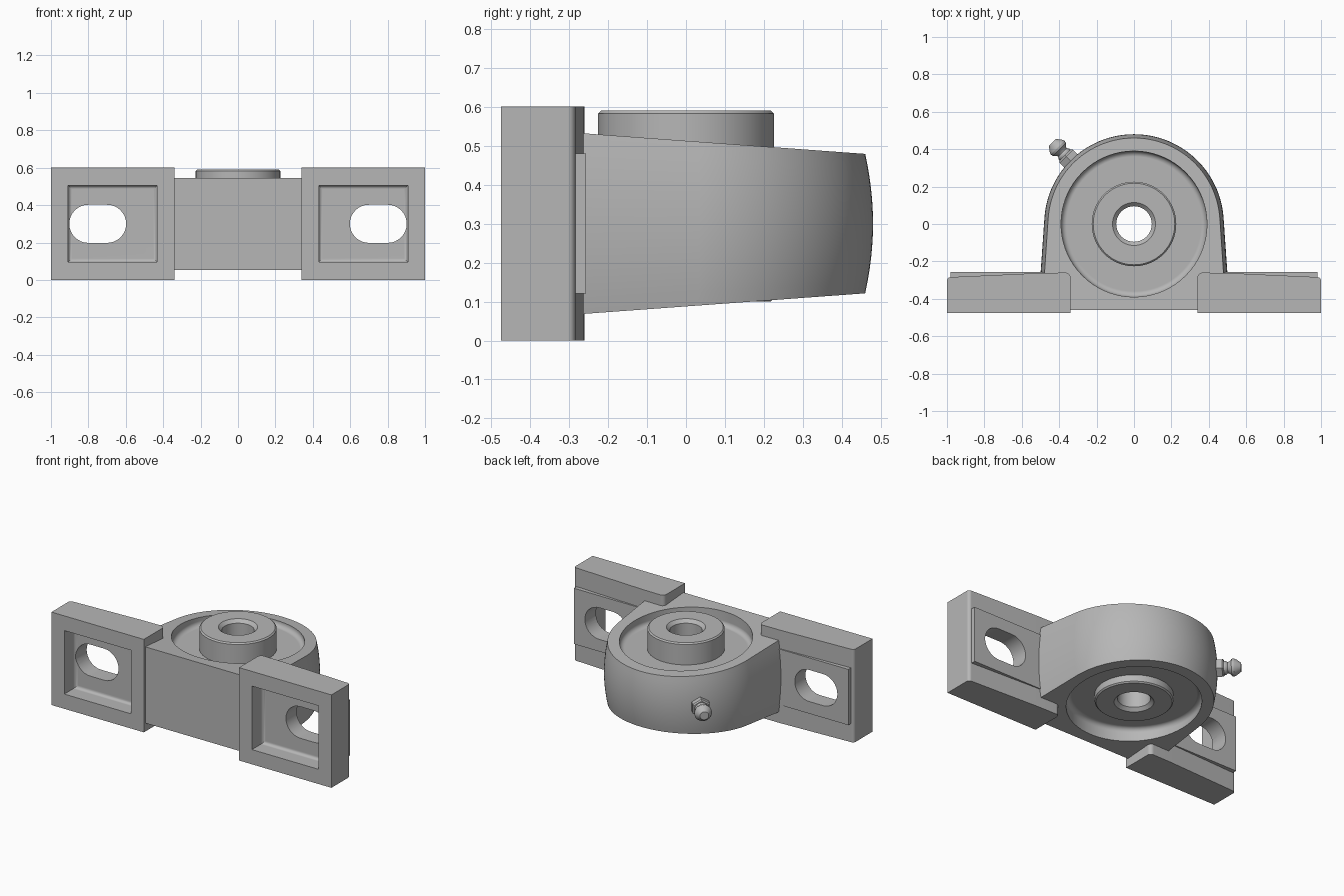
import bpy, bmesh, math
from mathutils import Matrix, Vector

cube = bpy.data.objects.get("Cube")
if cube:
    bpy.data.objects.remove(cube)

metal = bpy.data.materials.new("grey cast metal")
metal.use_nodes = True
GREY = (0.47, 0.47, 0.47, 1)
metal.diffuse_color = GREY
metal.node_tree.nodes["Principled BSDF"].inputs["Base Color"].default_value = GREY


def make(name, bm):
    bmesh.ops.recalc_face_normals(bm, faces=bm.faces)
    mesh = bpy.data.meshes.new(name)
    bm.to_mesh(mesh)
    bm.free()
    mesh.materials.append(metal)
    ob = bpy.data.objects.new(name, mesh)
    bpy.context.collection.objects.link(ob)
    return ob


def activate(ob):
    bpy.ops.object.select_all(action='DESELECT')
    ob.select_set(True)
    bpy.context.view_layer.objects.active = ob


def cut(ob, cutters):
    activate(ob)
    for c in cutters:
        mod = ob.modifiers.new("cut", 'BOOLEAN')
        mod.operation, mod.solver, mod.object = 'DIFFERENCE', 'EXACT', c
        bpy.ops.object.modifier_apply(modifier=mod.name)


def finish(ob, mirror=False):
    activate(ob)
    bpy.ops.object.shade_smooth_by_angle(angle=math.radians(32))
    if mirror:
        ob.modifiers.new("mirror", 'MIRROR')
    ob.modifiers.new("flat_normals", 'WEIGHTED_NORMAL').keep_sharp = True


def loft(name, rings, caps=True):
    """Skin a list of equal closed rings of points."""
    bm = bmesh.new()
    rows = [[bm.verts.new(p) for p in r] for r in rings]
    n = len(rows[0])
    pairs = list(zip(rows, rows[1:])) + ([] if caps else [(rows[-1], rows[0])])
    for a, b in pairs:
        for i in range(n):
            j = (i + 1) % n
            bm.faces.new((a[i], a[j], b[j], b[i]))
    if caps:
        bm.faces.new(rows[0])
        bm.faces.new(rows[-1])
    return make(name, bm)


def lathe(name, profile, n=72, caps=True):
    """Turn (radius, z) points around the z axis."""
    return loft(name, [[(r * math.cos(math.tau * i / n), r * math.sin(math.tau * i / n), z)
                        for i in range(n)] for r, z in profile], caps)


def box(name, lo, hi, bevel=0.0):
    """Box from corner to corner, with optional rounding of its deep +y edges."""
    lo, hi = Vector(lo), Vector(hi)
    bm = bmesh.new()
    bmesh.ops.create_cube(bm, size=1, matrix=Matrix.Translation((lo + hi) / 2)
                          @ Matrix.Diagonal((*(hi - lo), 1)))
    if bevel:
        deep = [e for e in bm.edges if all(v.co.y > hi.y - 1e-4 for v in e.verts)]
        bmesh.ops.bevel(bm, geom=deep, offset=bevel, segments=5, affect='EDGES', profile=0.5)
    return make(name, bm)


def arc(cx, cy, r, a0, a1, n):
    return [(cx + r * math.cos(math.radians(a0 + (a1 - a0) * i / n)),
             cy + r * math.sin(math.radians(a0 + (a1 - a0) * i / n))) for i in range(n + 1)]


# Housing: arched outline, bulged rim, faces tapering towards the back
outline = [(-0.34, -0.46), (0.34, -0.46), (0.34, -0.28), (0.5, -0.27)]
outline += arc(0, 0, 0.48, 4, 176, 64) + [(-0.5, -0.27), (-0.34, -0.28)]
rings = []
LEVELS = 12
for i in range(LEVELS + 1):
    t = 2 * i / LEVELS - 1
    ring = []
    for x, y in outline:
        k = 1 - 0.042 * t * t
        px = x * k if y > -0.275 else x
        py = y * k if y > 0 else y
        ring.append((px, py, 0.3 + t * (0.2125 - 0.073 * py)))
    rings.append(ring)
housing = loft("housing", rings)

# Round recesses on both faces, with filleted floors, and a through hole
fillet = arc(0.36, 0.12, 0.03, 0, 90, 6)
low = [(0.39, -0.1)] + fillet
lower = lathe("lower_recess_cutter", low)
upper = lathe("upper_recess_cutter", [(r, 0.6 - z) for r, z in low])
hole = lathe("hole_cutter", [(0.16, -0.2), (0.16, 0.8)])
cut(housing, [lower, upper, hole])
finish(housing)

# Bearing inner ring with chamfered bore
ring = lathe("bearing_ring", [(0.095, 0.12), (0.115, 0.1), (0.218, 0.1), (0.226, 0.108),
                              (0.226, 0.582), (0.218, 0.59), (0.115, 0.59), (0.095, 0.57)],
             caps=False)
finish(ring)

# Mounting feet: plan profile raised along z, with pad, hollow front and bolt slot
plan = [(0.34, -0.475), (1, -0.475)] + arc(0.98, -0.304, 0.02, 0, 87, 5)
plan += [(0.5, -0.262)] + arc(0.365, -0.285, 0.025, 85, 180, 6)
foot = loft("mounting_feet", [[(x, y, z) for x, y in plan] for z in (0, 0.6)])
pad = box("bolt_pads", (0.36, -0.33, 0.12), (0.98, -0.256, 0.48))
hollow = box("hollow_cutter", (0.432, -0.6, 0.095), (0.908, -0.365, 0.505), 0.02)
slot_plan = arc(0.8, 0.3, 0.102, -90, 90, 16) + arc(0.7, 0.3, 0.102, 90, 270, 16)
slot = loft("slot_cutter", [[(x, y, z) for x, z in slot_plan] for y in (-0.7, 0)])
cut(foot, [hollow, slot])
cut(pad, [slot])
finish(foot, True)
finish(pad, True)

# Grease fitting: hexagon and turned nipple pointing out at the back right
aim = Matrix.Translation((0, 0, 0.3)) @ Matrix.Rotation(math.radians(135), 4, 'Z') \
    @ Matrix.Rotation(math.radians(90), 4, 'Y')
hexagon = lathe("fitting_hexagon", [(0.058, 0.46), (0.058, 0.512), (0.05, 0.52)], 6)
nipple = lathe("fitting_nipple", [(0.04, 0.5), (0.04, 0.53), (0.032, 0.542), (0.036, 0.552),
                                  (0.05, 0.565), (0.052, 0.578), (0.045, 0.593),
                                  (0.03, 0.612), (0.026, 0.618)], 32)
for part in (hexagon, nipple):
    part.matrix_world = aim
finish(nipple)

# Remove the helpers
for c in (lower, upper, hole, hollow, slot):
    bpy.data.objects.remove(c)
